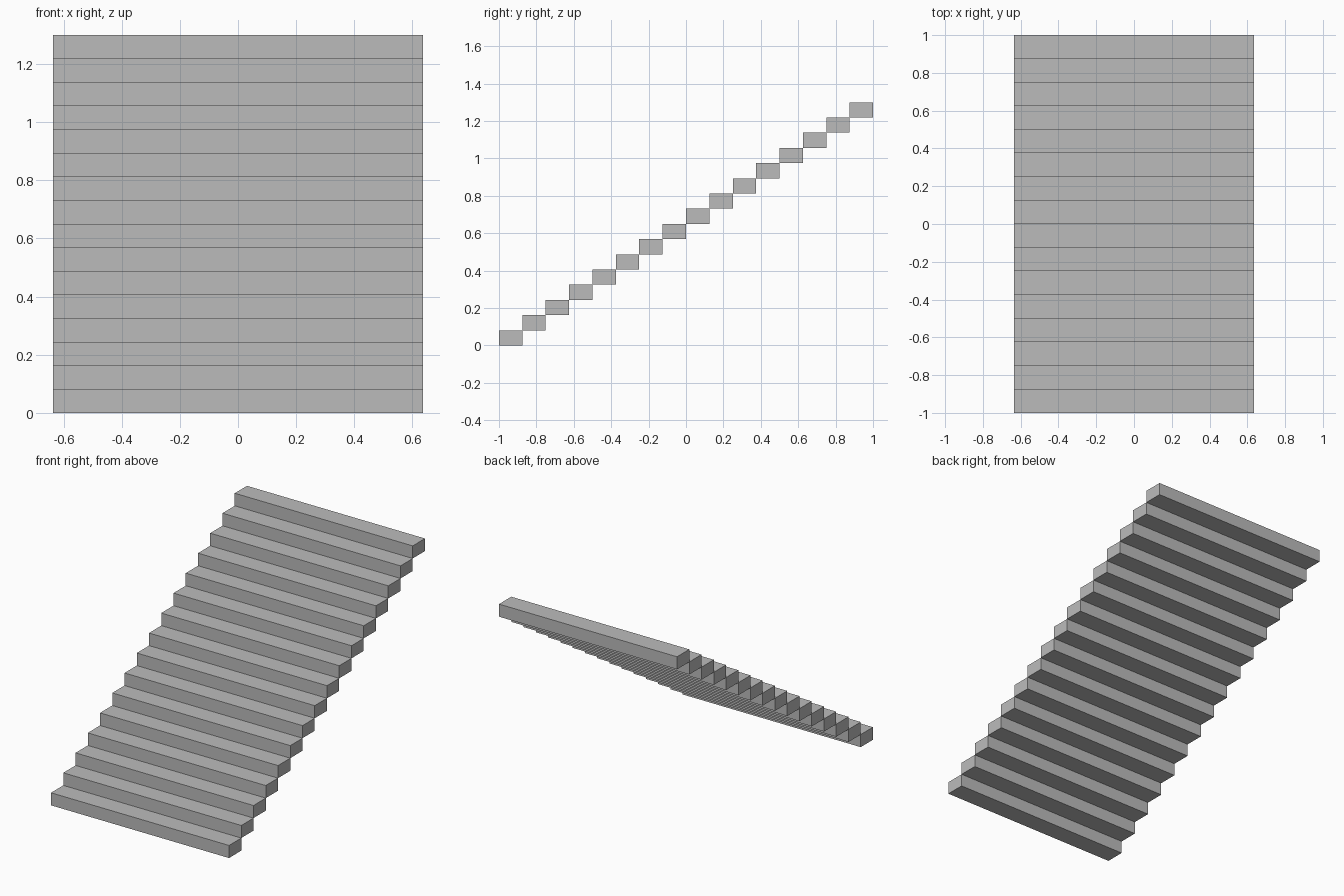
import bpy

if "Cube" in bpy.data.objects:
    bpy.data.objects.remove(bpy.data.objects["Cube"])

STEPS = 16
WIDTH = 1.272
DEPTH = 2.0 / STEPS
RISE = 1.3 / STEPS

# Plain grey stone
grey = bpy.data.materials.new("grey")
grey.diffuse_color = (0.5, 0.5, 0.5, 1.0)
grey.use_nodes = True
grey.node_tree.nodes["Principled BSDF"].inputs["Base Color"].default_value = grey.diffuse_color


def add_step(i):
    """One solid block, set one depth back and one rise up per index."""
    bpy.ops.mesh.primitive_cube_add(
        size=1, location=(0, -1 + DEPTH * (i + 0.5), RISE * (i + 0.5)))
    step = bpy.context.object
    step.name = f"step_{i + 1:02d}"
    step.scale = (WIDTH, DEPTH, RISE)
    bpy.ops.object.transform_apply(location=False, rotation=False, scale=True)
    step.data.materials.append(grey)


# Straight open flight of stairs
for i in range(STEPS):
    add_step(i)
